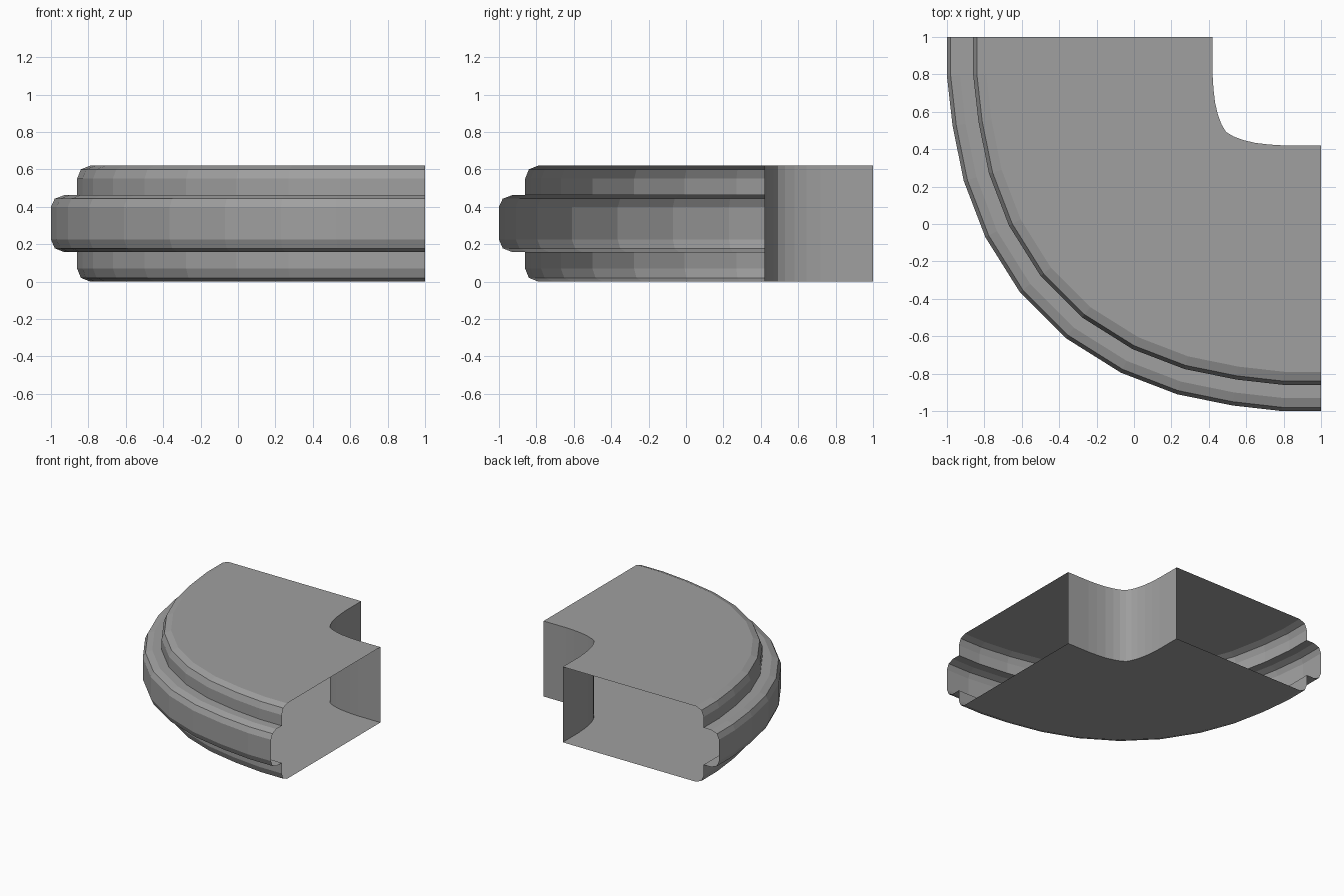
import bpy, bmesh
from mathutils import Vector

if "Cube" in bpy.data.objects:
    bpy.data.objects.remove(bpy.data.objects["Cube"])

grey = bpy.data.materials.new("mid grey")
grey.diffuse_color = (0.35, 0.35, 0.35, 1)
grey.use_nodes = True
grey.node_tree.nodes["Principled BSDF"].inputs["Base Color"].default_value = grey.diffuse_color


def mirrored(half, has_middle):
    """Complete a path that is symmetric about the x = y diagonal."""
    rest = half[:-1] if has_middle else half
    return [Vector(p) for p in half] + [Vector((y, x)) for x, y in reversed(rest)]


def offset(path, d):
    """Move a path to its left by d, with mitred corners."""
    result = []
    for i, p in enumerate(path):
        edges = []
        if i > 0:
            edges.append((p - path[i - 1]).normalized())
        if i < len(path) - 1:
            edges.append((path[i + 1] - p).normalized())
        normals = [Vector((-e.y, e.x)) for e in edges]
        n = sum(normals, Vector((0, 0))).normalized()
        result.append(p + n * d / n.dot(normals[0]))
    return result


# Plan outlines: big outer sweep and small concave inner corner
outer = mirrored([(-1, 1), (-1, .79), (-.97, .525), (-.91, .23),
                  (-.795, -.07), (-.61, -.365)], False)
inner = mirrored([(.42, 1), (.42, .8), (.425, .72), (.434, .645),
                  (.45, .58), (.469, .53), (.492, .492)], True)

# Moulding section: (inset from the outer outline, height)
section = [(.21, 0), (.16, .02), (.14, .07), (.14, .158), (.07, .158),
           (.02, .178), (0, .225), (0, .40), (.02, .443), (.07, .462),
           (.14, .462), (.14, .55), (.16, .60), (.21, .62)]

bm = bmesh.new()


def strip(rows):
    for a, b in zip(rows, rows[1:]):
        for i in range(len(a) - 1):
            bm.faces.new((a[i], a[i + 1], b[i + 1], b[i]))


def row(path, z):
    return [bm.verts.new((p.x, p.y, z)) for p in path]


# Moulded outer wall and plain inner wall; both ends stay open
outer_rows = [row(offset(outer, d), z) for d, z in section]
inner_rows = [row(list(reversed(inner)), z) for z in (0, .62)]
strip(outer_rows)
strip(inner_rows)

# Top and bottom
bm.faces.new(outer_rows[-1] + inner_rows[1])
bm.faces.new(list(reversed(outer_rows[0] + inner_rows[0])))

mesh = bpy.data.meshes.new("corner_moulding")
bm.to_mesh(mesh)
bm.free()
mesh.materials.append(grey)
corner = bpy.data.objects.new("corner_moulding", mesh)
bpy.context.collection.objects.link(corner)
